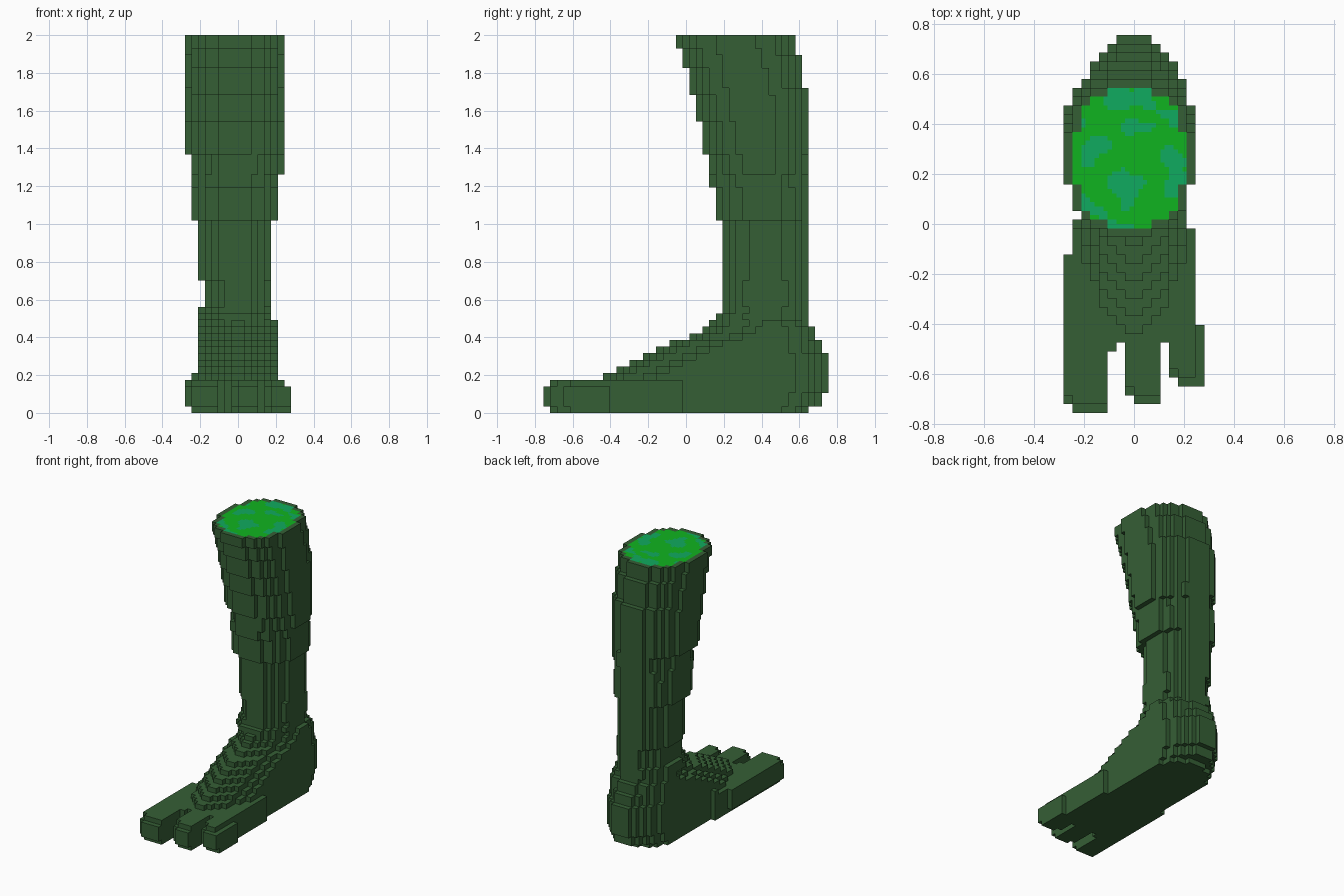
import bpy
from mathutils import Vector, noise

if "Cube" in bpy.data.objects:
    bpy.data.objects.remove(bpy.data.objects["Cube"], do_unlink=True)

V = 2 / 57                      # size of one block
NX, NY, NZ = 16, 43, 57         # blocks along each axis


def material(name, rgb):
    m = bpy.data.materials.new(name)
    m.use_nodes = True
    m.diffuse_color = (*rgb, 1)
    m.node_tree.nodes["Principled BSDF"].inputs["Base Color"].default_value = (*rgb, 1)
    return m


MATS = [material("dark_green_skin", (0.036, 0.114, 0.036)),
        material("bright_green_flesh", (0.005, 0.455, 0.014)),
        material("teal_flesh", (0.005, 0.407, 0.115))]

# Leg bands: first layer, x start, x end, y start, y end (in blocks)
LEG = [(14, 2, 13, 26, 40), (15, 2, 13, 27, 40), (16, 3, 13, 27, 40), (20, 2, 13, 27, 40),
       (29, 1, 14, 26, 40), (34, 1, 14, 25, 40), (36, 1, 15, 25, 40), (39, 0, 15, 24, 40),
       (44, 0, 15, 23, 40), (48, 0, 15, 22, 40), (49, 0, 15, 22, 39), (52, 0, 15, 21, 39),
       (54, 0, 15, 21, 38), (55, 0, 15, 20, 38)]

# Foot layers from the ground up: instep front and heel back
INSTEP = [0, 0, 0, 0, 0, 9, 11, 13, 15, 17, 19, 22, 24, 25]
HEEL = [40, 42, 42, 43, 43, 43, 43, 43, 43, 42, 42, 41, 41, 40]

# Toes: x start, x end, tip, root
TOES = {"big_toe": (0, 5, 0, 8), "middle_toe": (7, 11, 1, 8), "small_toe": (12, 16, 3, 10)}
MID = 33.5                      # y of the ankle axis


def in_leg(x, y, z):
    _, xa, xb, ya, yb = [b for b in LEG if b[0] <= z][-1]
    u = (x + 0.5 - (xa + xb) / 2) / ((xb - xa) / 2)
    w = (y + 0.5 - (ya + yb) / 2) / ((yb - ya) / 2)
    return abs(u) ** 2.1 + abs(w) ** 2.1 <= 1


def in_toe(x, y, z, toe):
    xa, xb, tip, root = toe
    if not (xa <= x < xb and y < root and z <= 4):
        return False
    outer = x == xa                         # rounded outer front corner
    if z == 4 and x == 15:
        return False
    if z == 0 and x == 0:
        return False
    return y >= tip + outer + (z in (0, 4))


def in_foot(x, y, z):
    if y < 8 and not (y == 7 and x == 5):
        return False
    lo = 0 if y < 18 else 1 if y < 22 else 2
    hi = 15 if y < 21 else 14
    if z == 0 or z >= 5:
        lo = max(lo, 1 if z < 7 else 2)
    if z >= 6:
        hi = 14
    if not lo <= x < hi:
        return False
    dx = x + 0.5 - 8
    # domed instep, sloping away from the middle
    if z >= 5 and y + 0.5 < min(INSTEP[z] + 0.28 * dx * dx, MID):
        return False
    # rounded heel
    if y + 0.5 > MID:
        return (dx / 6.1) ** 2 + ((y + 0.5 - MID) / (HEEL[z] - MID)) ** 2 <= 1
    return True


# Assign every filled block to a part
cells = {}
for x in range(NX):
    for y in range(NY):
        for z in range(NZ):
            if z >= 14:
                if in_leg(x, y, z):
                    cells[x, y, z] = "lower_leg"
                continue
            for name, toe in TOES.items():
                if in_toe(x, y, z, toe):
                    cells[x, y, z] = name
            if (x, y, z) not in cells and in_foot(x, y, z):
                cells[x, y, z] = "foot"

SIDES = [(a, s) for a in range(3) for s in (0, 1)]


def build(part):
    verts, faces, mats = {}, [], []

    def quad(corner, a, size, flip, mat):
        b, c = (a + 1) % 3, (a + 2) % 3
        loop = []
        for i, j in ((0, 0), (1, 0), (1, 1), (0, 1)):
            p = list(corner)
            p[b] += i * size
            p[c] += j * size
            loop.append(verts.setdefault(tuple(p), len(verts)))
        faces.append(loop[::-1] if flip else loop)
        mats.append(mat)

    for cell in [k for k, n in cells.items() if n == part]:
        x, y, z = cell
        for a, s in SIDES:
            near = list(cell)
            near[a] += 1 if s else -1
            if tuple(near) in cells:
                continue
            corner = list(cell)
            corner[a] += s
            # cut surface: mottled flesh inside a one-block rim of skin
            inner = z == NZ - 1 and (a, s) == (2, 1) and all(
                n in cells for n in ((x+1, y, z), (x-1, y, z), (x, y+1, z), (x, y-1, z)))
            if inner:
                for i in (0, 0.5):
                    for j in (0, 0.5):
                        n = noise.noise(Vector((x + i, y + j, 3.7)) * 0.43)
                        quad((x + i, y + j, NZ), 2, 0.5, False, 2 if n > 0.17 else 1)
            else:
                quad(corner, a, 1, not s, 0)

    mesh = bpy.data.meshes.new(part)
    mesh.from_pydata([((p[0] - NX / 2) * V, (p[1] - NY / 2) * V, p[2] * V) for p in verts],
                     [], faces)
    for m in MATS if part == "lower_leg" else MATS[:1]:
        mesh.materials.append(m)
    mesh.polygons.foreach_set("material_index", mats)
    mesh.update()
    bpy.context.collection.objects.link(bpy.data.objects.new(part, mesh))


for part in ("lower_leg", "foot", *TOES):
    build(part)
